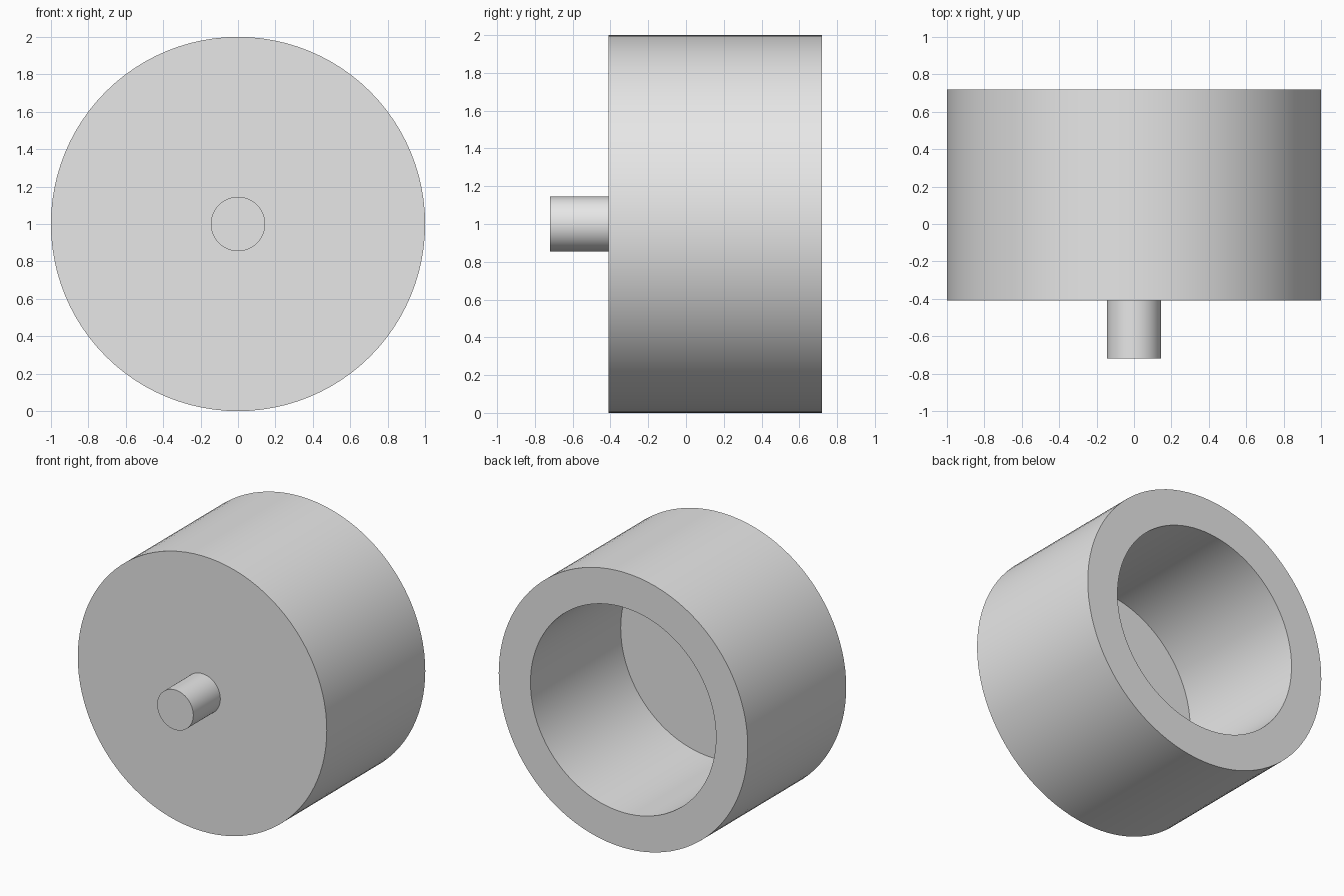
import bpy
import bmesh
import math
from mathutils import Matrix, Vector

cube = bpy.data.objects.get("Cube")
if cube:
    bpy.data.objects.remove(cube, do_unlink=True)

SEGMENTS = 96
CENTRE_Z = 1.0

# Single plain grey
grey = bpy.data.materials.new("light_grey")
grey.use_nodes = True
colour = (0.8, 0.8, 0.8, 1.0)
grey.diffuse_color = colour
grey.node_tree.nodes["Principled BSDF"].inputs["Base Color"].default_value = colour


def lathe(name, profile):
    """Revolve (radius, y) points around the horizontal y axis."""
    bm = bmesh.new()
    verts = [bm.verts.new((r, y, 0)) for r, y in profile]
    edges = [bm.edges.new(pair) for pair in zip(verts, verts[1:])]
    bmesh.ops.spin(bm, geom=verts + edges, cent=(0, 0, 0), axis=(0, 1, 0),
                   angle=math.tau, steps=SEGMENTS, use_duplicate=False)
    bmesh.ops.remove_doubles(bm, verts=bm.verts, dist=0.0005)
    bmesh.ops.recalc_face_normals(bm, faces=bm.faces)
    bmesh.ops.transform(bm, verts=bm.verts,
                        matrix=Matrix.Translation(Vector((0, 0, CENTRE_Z))))
    mesh = bpy.data.meshes.new(name)
    bm.to_mesh(mesh)
    bm.free()
    mesh.materials.append(grey)
    obj = bpy.data.objects.new(name, mesh)
    bpy.context.collection.objects.link(obj)
    bpy.ops.object.select_all(action="DESELECT")
    obj.select_set(True)
    bpy.context.view_layer.objects.active = obj
    bpy.ops.object.shade_smooth_by_angle(angle=math.radians(30))
    return obj


FRONT, BACK, FLOOR, TIP = -0.41, 0.72, -0.315, -0.72
OUTER, INNER, PEG = 1.0, 0.745, 0.145

# Hollow cup, open at the back, with a thin front wall
lathe("cup_body", [(0, FRONT), (OUTER, FRONT), (OUTER, BACK),
                   (INNER, BACK), (INNER, FLOOR), (0, FLOOR)])

# Short solid peg at the centre of the front wall, seated slightly into it
SEAT = FRONT + 0.03
lathe("front_peg", [(0, TIP), (PEG, TIP), (PEG, SEAT), (0, SEAT)])
